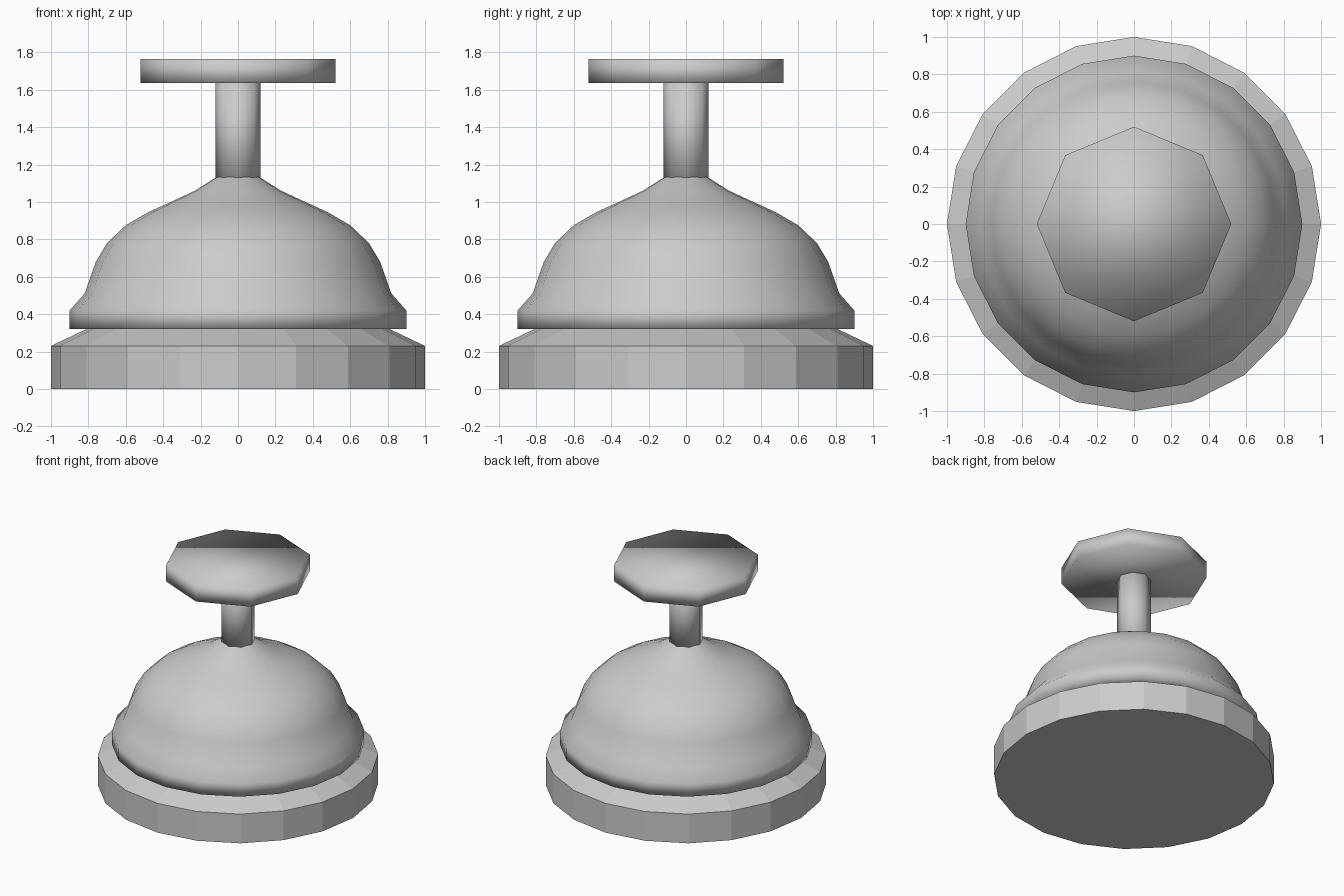
import bpy
import bmesh
from math import cos, sin, tau

if "Cube" in bpy.data.objects:
    bpy.data.objects.remove(bpy.data.objects["Cube"])


def lathe(name, profile, sides, smooth):
    """Revolve (radius, z) points around z; close both ends."""
    bm = bmesh.new()
    rings = []
    for r, z in profile:
        if r == 0:
            rings.append([bm.verts.new((0, 0, z))])
        else:
            rings.append([bm.verts.new((r * cos(tau * i / sides), r * sin(tau * i / sides), z))
                          for i in range(sides)])
    for low, high in zip(rings, rings[1:]):
        for i in range(sides):
            j = (i + 1) % sides
            if len(high) == 1:
                bm.faces.new((low[i], low[j], high[0]))
            else:
                bm.faces.new((low[i], low[j], high[j], high[i]))
    bm.faces.new(rings[0][::-1])
    if len(rings[-1]) > 1:
        bm.faces.new(rings[-1])
    bmesh.ops.recalc_face_normals(bm, faces=bm.faces)
    for face in bm.faces:
        face.smooth = smooth
    mesh = bpy.data.meshes.new(name)
    bm.to_mesh(mesh)
    bm.free()
    obj = bpy.data.objects.new(name, mesh)
    bpy.context.collection.objects.link(obj)
    return obj


# Faceted base with sloped shoulder
lathe("base", [(1.0, 0), (1.0, 0.23), (0.8, 0.325)], 20, False)

# Domed bell with flared rim
lathe("bell", [(0.8, 0.32), (0.9, 0.32), (0.9, 0.42), (0.82, 0.51), (0.76, 0.68),
               (0.70, 0.78), (0.60, 0.875), (0.48, 0.945), (0.37, 0.995),
               (0.23, 1.06), (0.12, 1.13), (0, 1.17)], 20, True)

# Plunger stem and press plate
lathe("stem", [(0.12, 1.08), (0.12, 1.64)], 8, True)
lathe("press_plate", [(0.52, 1.635), (0.52, 1.765)], 8, True)
